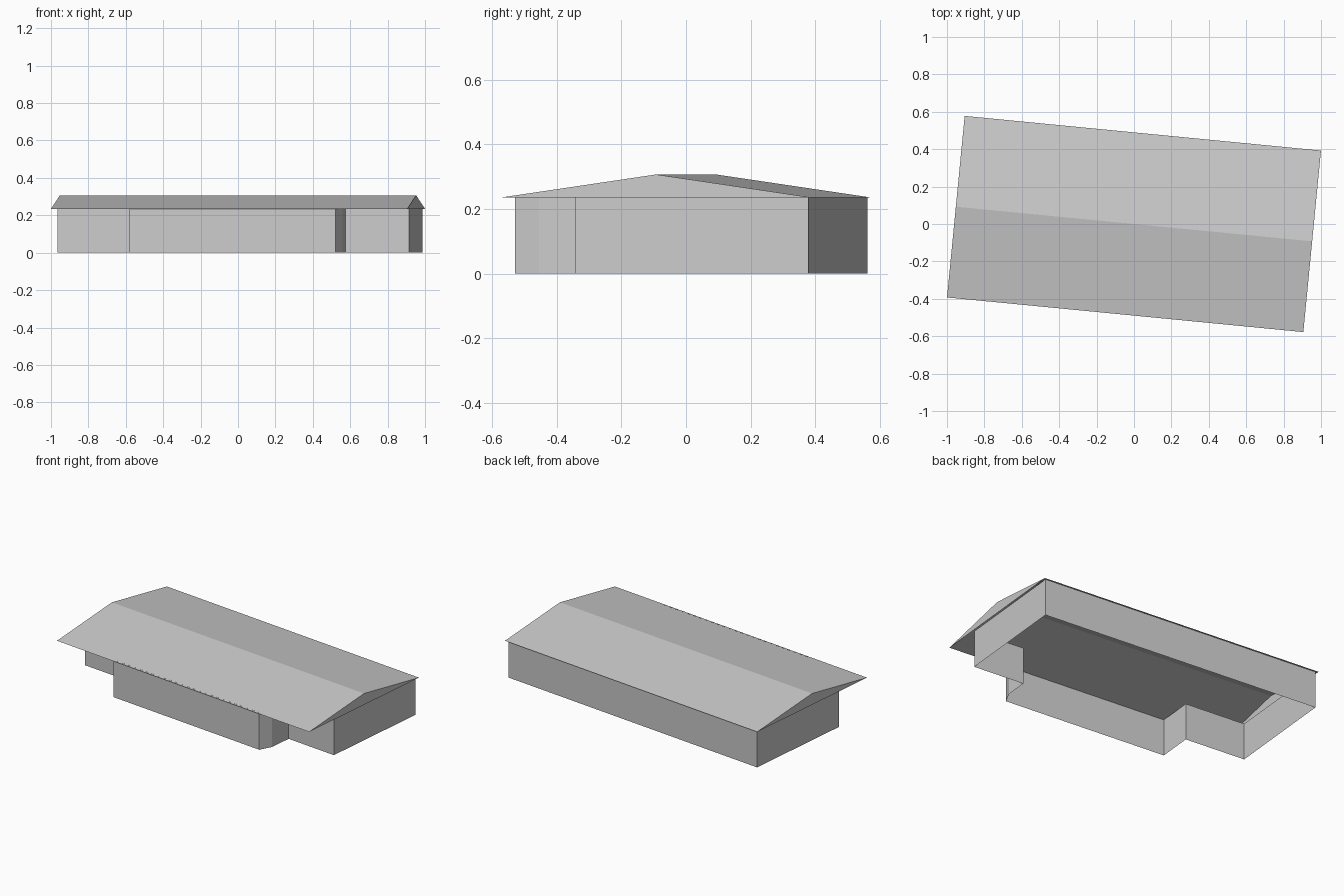
import bpy
import math
from mathutils import Matrix

cube = bpy.data.objects.get("Cube")
if cube:
    bpy.data.objects.remove(cube, do_unlink=True)

# One plain grey for the whole building
grey = bpy.data.materials.new("plain grey")
grey.use_nodes = True
colour = (0.6, 0.6, 0.6, 1)
grey.diffuse_color = colour
grey.node_tree.nodes["Principled BSDF"].inputs["Base Color"].default_value = colour

TURN = Matrix.Rotation(math.radians(-5.55), 4, "Z")   # the plan is slightly turned
ROOF_X, ROOF_Y = 0.957, 0.4875                        # half length, half width of roof
EAVE, RIDGE, WALL_TOP = 0.235, 0.307, 0.237


def add_part(name, verts, faces):
    mesh = bpy.data.meshes.new(name)
    mesh.from_pydata(verts, [], faces)
    mesh.materials.append(grey)
    mesh.transform(TURN)
    obj = bpy.data.objects.new(name, mesh)
    bpy.context.collection.objects.link(obj)
    return obj


# Walls: footprint outline raised as an open shell, with a projecting front bay
outline = [(-0.944, -0.253), (-0.536, -0.253), (-0.536, -0.477), (0.569, -0.477),
           (0.601, -0.399), (0.601, -0.253), (0.944, -0.253), (0.944, 0.473),
           (-0.944, 0.473)]
n = len(outline)
add_part("walls",
         [(x, y, z) for z in (0, WALL_TOP) for x, y in outline],
         [(i, (i + 1) % n, (i + 1) % n + n, i + n) for i in range(n)])

# Roof: two thin slopes, open underneath
profile = [(-ROOF_Y, EAVE), (0, RIDGE), (ROOF_Y, EAVE)]
add_part("roof",
         [(x, y, z) for x in (-ROOF_X, ROOF_X) for y, z in profile],
         [(0, 3, 4, 1), (1, 4, 5, 2)])

# Gables: triangles closing both roof ends
for name, side in (("left_gable", 1), ("right_gable", -1)):
    face = (2, 1, 0) if side > 0 else (0, 1, 2)
    if side > 0:
        face = (0, 2, 1)
    add_part(name, [(side * ROOF_X, y, z) for y, z in profile], [face])
